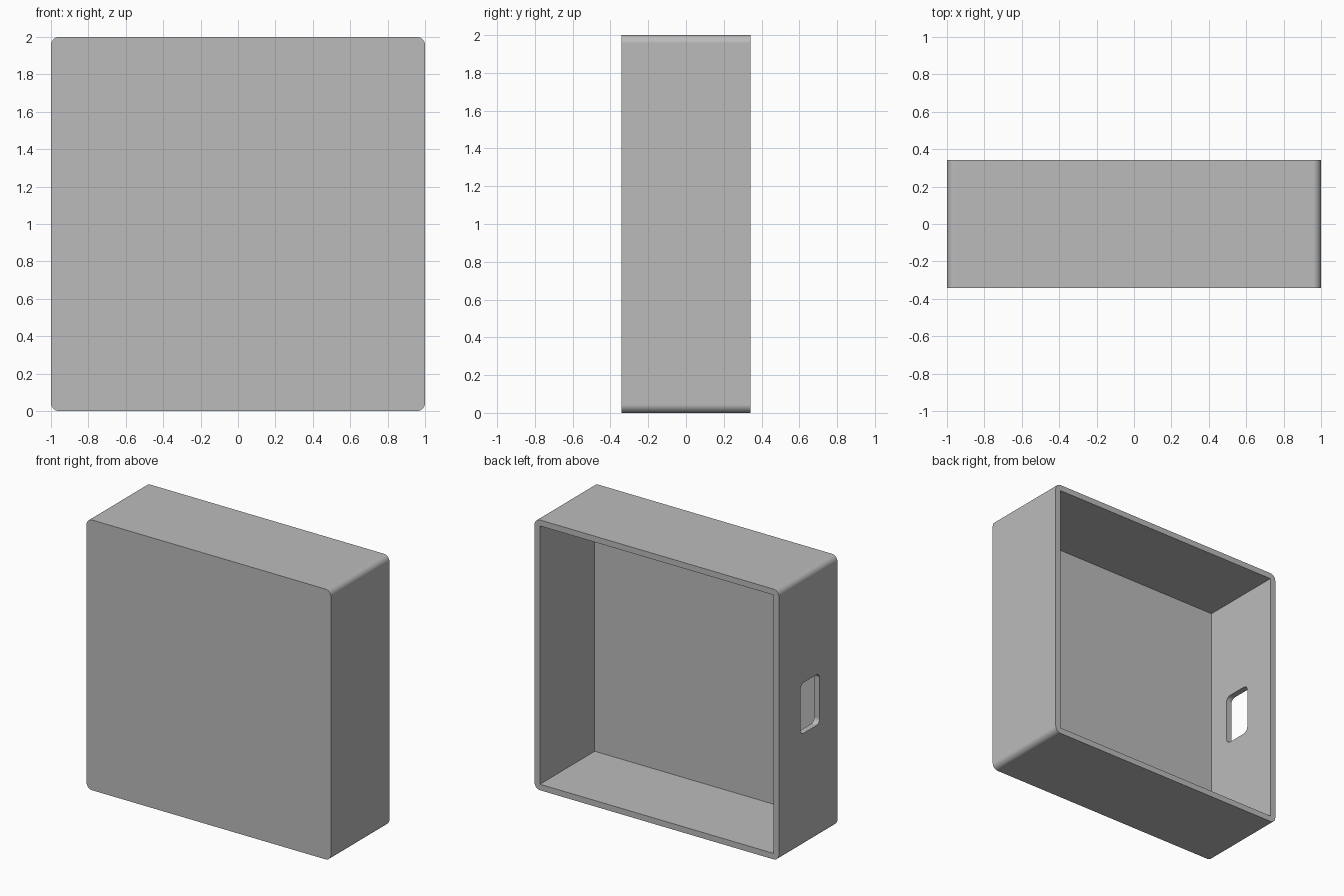
import bpy
import bmesh
from math import radians
from mathutils import Vector

default = bpy.data.objects.get("Cube")
if default:
    bpy.data.objects.remove(default, do_unlink=True)

DEPTH, WALL, CORNER = 0.684, 0.044, 0.044

grey = bpy.data.materials.new("plain grey")
grey.use_nodes = True
colour = (0.5, 0.5, 0.5, 1)
grey.diffuse_color = colour
grey.node_tree.nodes["Principled BSDF"].inputs["Base Color"].default_value = colour


def block(name, size, centre, axis=0, radius=0):
    """Box whose edges along the given axis are rounded."""
    bm = bmesh.new()
    bmesh.ops.create_cube(bm, size=1)
    for v in bm.verts:
        v.co = Vector(a * b for a, b in zip(v.co, size)) + Vector(centre)
    if radius:
        edges = [e for e in bm.edges
                 if abs(e.verts[0].co[axis] - e.verts[1].co[axis]) > 0.01]
        bmesh.ops.bevel(bm, geom=edges, offset=radius, segments=8,
                        profile=0.5, affect='EDGES')
    mesh = bpy.data.meshes.new(name)
    bm.to_mesh(mesh)
    bm.free()
    mesh.materials.append(grey)
    obj = bpy.data.objects.new(name, mesh)
    bpy.context.collection.objects.link(obj)
    return obj


# Outer shell with rounded corners running front to back
case = block("case", (2, DEPTH, 2), (0, 0, 1), axis=1, radius=CORNER)

# Square-cornered cavity open at the back, and the side port
inner = 2 - 2 * WALL
cutters = [
    block("cavity_cutter", (inner, DEPTH, inner), (0, WALL, 1)),
    block("port_cutter", (0.3, 0.225, 0.375), (-1, -0.022, 1.022),
          axis=0, radius=0.04),
]

bpy.ops.object.select_all(action='DESELECT')
case.select_set(True)
bpy.context.view_layer.objects.active = case
for cutter in cutters:
    cutter.hide_render = True
    cut = case.modifiers.new(cutter.name, 'BOOLEAN')
    cut.operation = 'DIFFERENCE'
    cut.solver = 'EXACT'
    cut.object = cutter
    bpy.ops.object.modifier_apply(modifier=cut.name)
    bpy.data.objects.remove(cutter, do_unlink=True)

# Smooth rounded corners, flat walls
bpy.ops.object.shade_smooth_by_angle(angle=radians(30))
normals = case.modifiers.new("flat_walls", 'WEIGHTED_NORMAL')
normals.keep_sharp = True
